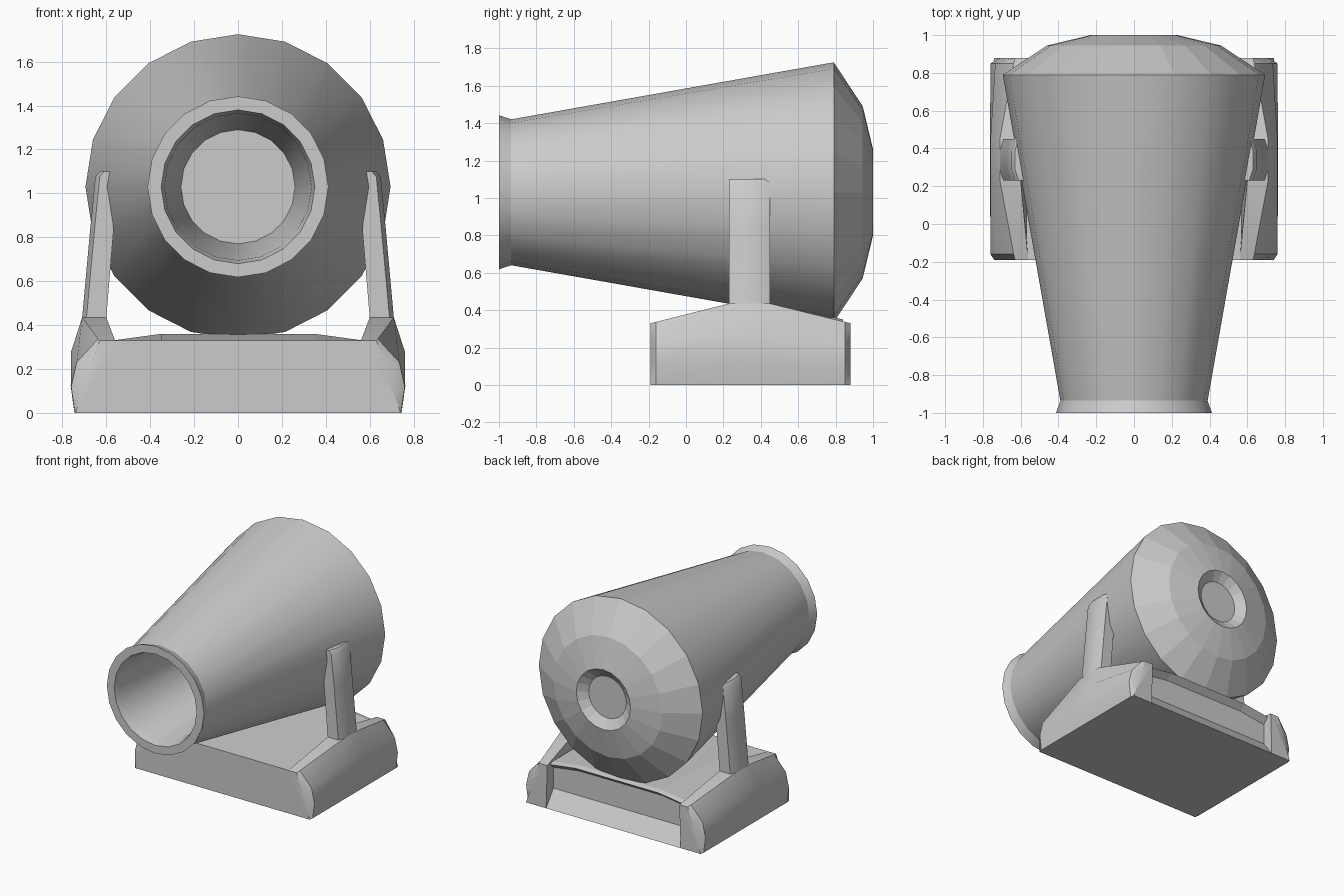
import bpy, bmesh
from math import sin, cos, pi, radians

if "Cube" in bpy.data.objects:
    bpy.data.objects.remove(bpy.data.objects["Cube"])


def loft(name, sections, mirror=False, smooth=None):
    """Skin equal-length closed loops of points and cap both ends."""
    bm = bmesh.new()
    loops = [[bm.verts.new(p) for p in s] for s in sections]
    n = len(loops[0])
    for a, b in zip(loops, loops[1:]):
        for i in range(n):
            j = (i + 1) % n
            bm.faces.new((a[i], a[j], b[j], b[i]))
    bm.faces.new(loops[0])
    bm.faces.new(loops[-1])
    bmesh.ops.recalc_face_normals(bm, faces=bm.faces)
    me = bpy.data.meshes.new(name)
    bm.to_mesh(me)
    bm.free()
    ob = bpy.data.objects.new(name, me)
    bpy.context.collection.objects.link(ob)
    if smooth:
        bpy.context.view_layer.objects.active = ob
        ob.select_set(True)
        bpy.ops.object.shade_smooth_by_angle(angle=radians(smooth))
        ob.select_set(False)
    if mirror:
        m = ob.modifiers.new("mirror", 'MIRROR')
        m.use_bisect_axis[0] = False
    return ob


# Barrel: 20-sided lathe along y, from rear dimple over the outside into the bore
SIDES, AXIS_Z = 20, 1.03
profile = [(0.95, 0.16), (1.0, 0.23), (0.945, 0.46), (0.79, 0.695),
           (-0.935, 0.39), (-1.0, 0.412), (-1.0, 0.35), (-0.94, 0.335), (0.0, 0.26)]
rings = [[(r * sin(2 * pi * i / SIDES), y, AXIS_Z + r * cos(2 * pi * i / SIDES))
          for i in range(SIDES)] for y, r in profile]
barrel = loft("barrel", rings, smooth=22)
# rear cap stays faceted
for p in barrel.data.polygons:
    if p.center.y > 0.8:
        p.use_smooth = False

# Base centre: side profile swept across x, cambered rear deck over a recess
base = []
for x, rise in ((-0.57, 0), (-0.35, 0.03), (0.35, 0.03), (0.57, 0)):
    base.append([(x, -0.19, 0), (x, 0.88, 0), (x, 0.79, 0.12), (x, 0.79, 0.28 + rise),
                 (x, 0.84, 0.32 + rise), (x, 0.80, 0.33 + rise), (x, -0.19, 0.33)])
loft("base_centre", base)

# Base cheeks: bulging outer sides rising to the foot of each post
end = [(0.57, 0), (0.74, 0), (0.705, 0.11), (0.67, 0.22), (0.63, 0.33), (0.56, 0.33)]
near = [(0.57, 0), (0.745, 0), (0.76, 0.12), (0.735, 0.23), (0.637, 0.337), (0.563, 0.337)]
mid = [(0.57, 0), (0.745, 0), (0.762, 0.12), (0.76, 0.28), (0.71, 0.435), (0.60, 0.435)]
cheek = [[(x, y, z) for x, z in s] for y, s in
         ((-0.19, end), (-0.16, near), (0.23, mid), (0.45, mid), (0.85, near), (0.88, end))]
loft("base_cheek", cheek, mirror=True, smooth=35)

# Posts: leaning uprights with a rounded outer face and bevelled top
post = []
for z, xi, xo in ((0.40, 0.60, 0.715), (0.435, 0.60, 0.71), (0.83, 0.567, 0.674),
                  (1.075, 0.583, 0.65), (1.10, 0.585, 0.63)):
    post.append([(xi, 0.23, z), (xo - 0.02, 0.23, z), (xo, 0.29, z),
                 (xo, 0.39, z), (xo - 0.02, 0.45, z), (xi, 0.45, z)])
loft("side_post", post, mirror=True, smooth=35)
